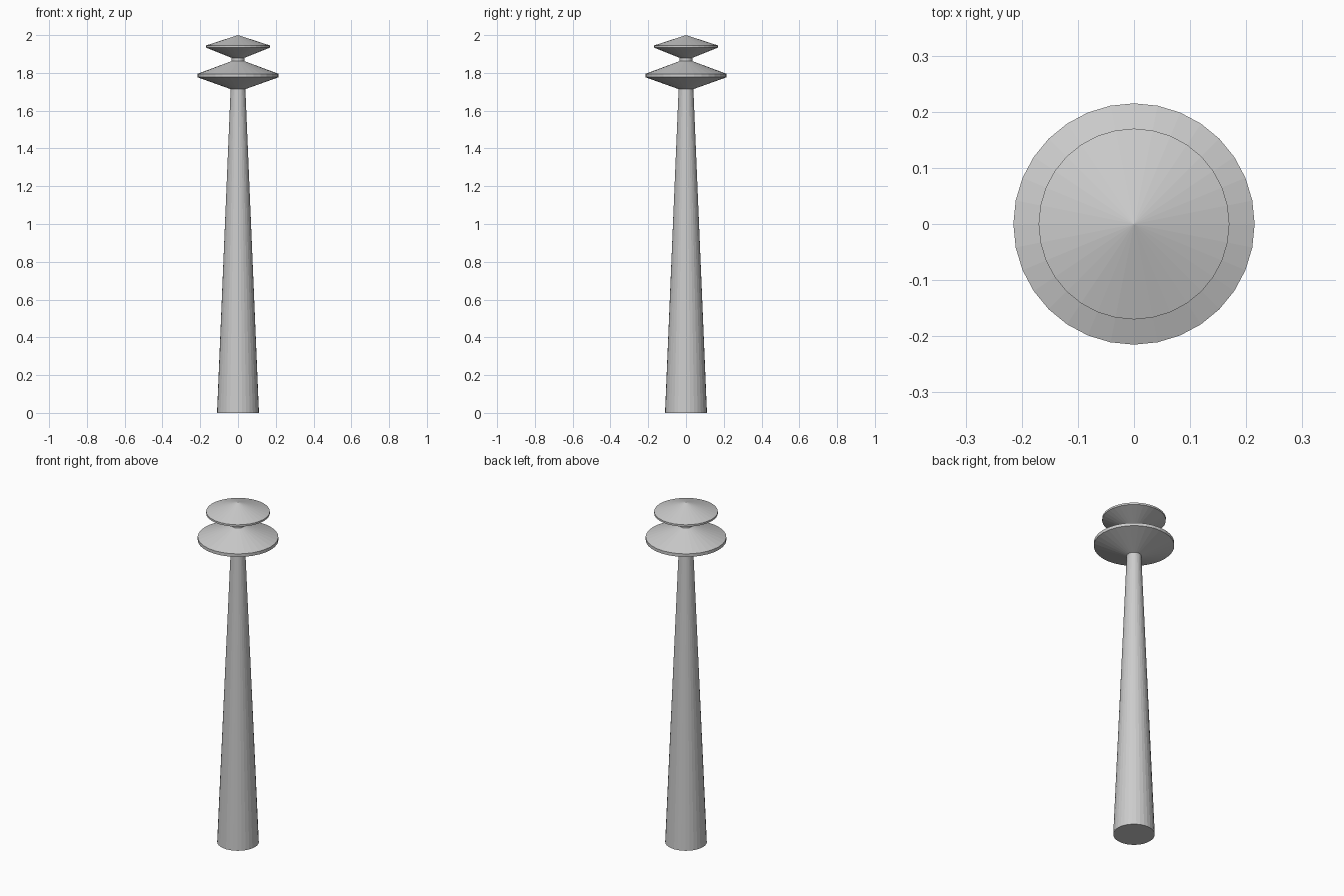
import bpy
import math

cube = bpy.data.objects.get("Cube")
if cube:
    bpy.data.objects.remove(cube, do_unlink=True)

SIDES = 32

grey = bpy.data.materials.new("light grey")
grey.use_nodes = True
grey.diffuse_color = (0.6, 0.6, 0.6, 1)
grey.node_tree.nodes["Principled BSDF"].inputs["Base Color"].default_value = (0.6, 0.6, 0.6, 1)


def lathe(name, profile):
    """Turn a bottom-to-top (radius, height) profile into a closed flat-sided solid."""
    verts, faces, rings = [], [], []
    for r, z in profile:
        count = SIDES if r > 0 else 1
        ring = []
        for i in range(count):
            a = math.tau * i / SIDES
            ring.append(len(verts))
            verts.append((r * math.cos(a), r * math.sin(a), z))
        rings.append(ring)
    for low, high in zip(rings, rings[1:]):
        for i in range(SIDES):
            j = (i + 1) % SIDES
            if len(high) == 1:
                faces.append((low[i], low[j], high[0]))
            else:
                faces.append((low[i], low[j], high[j], high[i]))
    faces.append(rings[0][::-1])
    if len(rings[-1]) > 1:
        faces.append(rings[-1])
    mesh = bpy.data.meshes.new(name)
    mesh.from_pydata(verts, [], faces)
    mesh.materials.append(grey)
    obj = bpy.data.objects.new(name, mesh)
    bpy.context.collection.objects.link(obj)
    return obj


# Tapered tower
lathe("shaft", [(0.111, 0), (0.039, 1.715)])
# Wide double-cone deck with a thin upright rim
lathe("lower_disc", [(0.039, 1.714), (0.215, 1.777), (0.215, 1.795), (0.034, 1.862)])
# Short link between the decks
lathe("neck", [(0.034, 1.86), (0.034, 1.882)])
# Smaller deck with a pointed roof
lathe("upper_disc", [(0.034, 1.88), (0.17, 1.934), (0.17, 1.945), (0, 2.0)])
